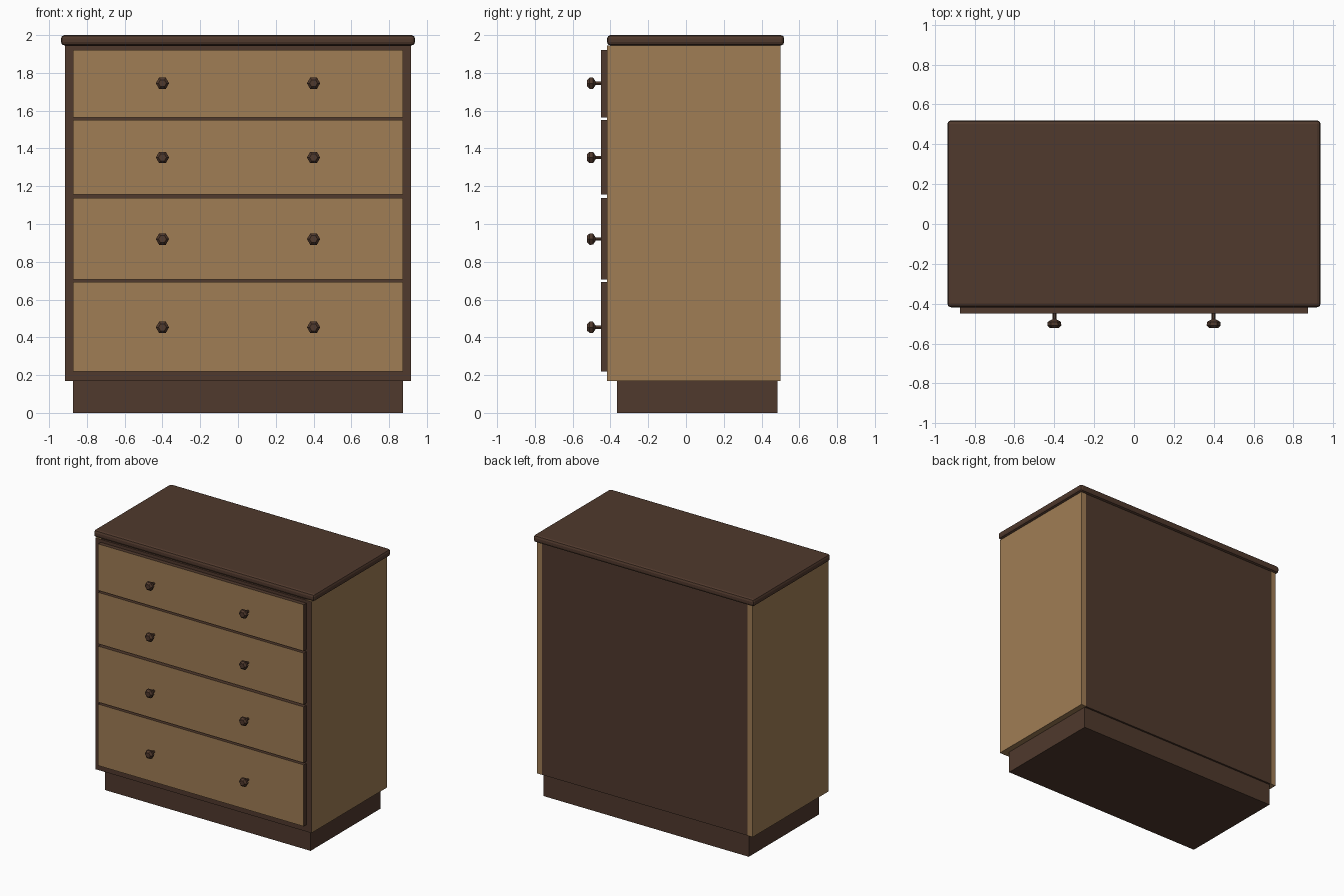
import bpy, bmesh, math
from mathutils import Matrix

if "Cube" in bpy.data.objects:
    bpy.data.objects.remove(bpy.data.objects["Cube"])


def material(name, rgb):
    m = bpy.data.materials.new(name)
    m.diffuse_color = (*rgb, 1)
    m.use_nodes = True
    m.node_tree.nodes["Principled BSDF"].inputs["Base Color"].default_value = m.diffuse_color
    return m


DARK = material("dark wood", (0.08, 0.041, 0.026))
TAN = material("tan wood", (0.35, 0.205, 0.09))


def finish(name, bm, mats):
    me = bpy.data.meshes.new(name)
    bm.to_mesh(me)
    bm.free()
    for m in mats:
        me.materials.append(m)
    ob = bpy.data.objects.new(name, me)
    bpy.context.collection.objects.link(ob)
    return ob


def box(name, x, y, z, mat, front=None):
    """Box from (min, max) ranges; 'front' recolours the face towards -y."""
    bm = bmesh.new()
    size = [b - a for a, b in (x, y, z)]
    mid = [(a + b) / 2 for a, b in (x, y, z)]
    bmesh.ops.create_cube(bm, size=1, matrix=Matrix.Translation(mid) @ Matrix.Diagonal((*size, 1)))
    bm.normal_update()
    if front:
        for f in bm.faces:
            f.material_index = 1 if f.normal.y < -0.9 else 0
    return finish(name, bm, [mat] + ([front] if front else []))


# carcass
W, IN = 0.917, 0.873
FRONT, BACK = -0.418, 0.50
BOTTOM, TOP = 0.168, 1.945
box("plinth", (-IN, IN), (-0.366, 0.485), (0, BOTTOM), DARK)
box("side_left", (-W, -IN), (FRONT, BACK), (BOTTOM, TOP), TAN, DARK)
box("side_right", (IN, W), (FRONT, BACK), (BOTTOM, TOP), TAN, DARK)
box("bottom_board", (-IN, IN), (FRONT, BACK - 0.02), (BOTTOM, 0.215), TAN, DARK)
box("back_panel", (-IN, IN), (BACK - 0.02, BACK - 0.001), (BOTTOM, TOP), DARK)
box("front_frame", (-IN, IN), (FRONT, FRONT + 0.03), (0.215, TOP), DARK)

# top slab with moulded edge
top = box("top_slab", (-0.937, 0.937), (-0.418, 0.52), (TOP, 2.0), DARK)
bev = top.modifiers.new("edge", "BEVEL")
bev.width = 0.018
bev.segments = 2


# six-sided turned knob
def knob(name, x, z):
    profile = [(-0.45, 0.010), (-0.478, 0.010), (-0.492, 0.034), (-0.51, 0.035), (-0.523, 0.021)]
    bm = bmesh.new()
    rings = [[bm.verts.new((x + r * math.cos(i * math.pi / 3), y, z + r * math.sin(i * math.pi / 3)))
              for i in range(6)] for y, r in profile]
    for a, b in zip(rings, rings[1:]):
        for i in range(6):
            j = (i + 1) % 6
            bm.faces.new((a[i], a[j], b[j], b[i]))
    bm.faces.new(rings[-1])
    bm.faces.new(rings[0])
    bmesh.ops.recalc_face_normals(bm, faces=bm.faces)
    finish(name, bm, [DARK])


# drawers: bottom z, top z, knob z
drawers = [(0.22, 0.692, 0.453), (0.707, 1.137, 0.92), (1.155, 1.55, 1.352), (1.565, 1.922, 1.745)]
for n, (z0, z1, zk) in enumerate(drawers, 1):
    box(f"drawer_front_{n}", (-IN, IN), (-0.45, FRONT), (z0, z1), DARK, TAN)
    for side, x in (("left", -0.4), ("right", 0.4)):
        knob(f"knob_{n}_{side}", x, zk)
